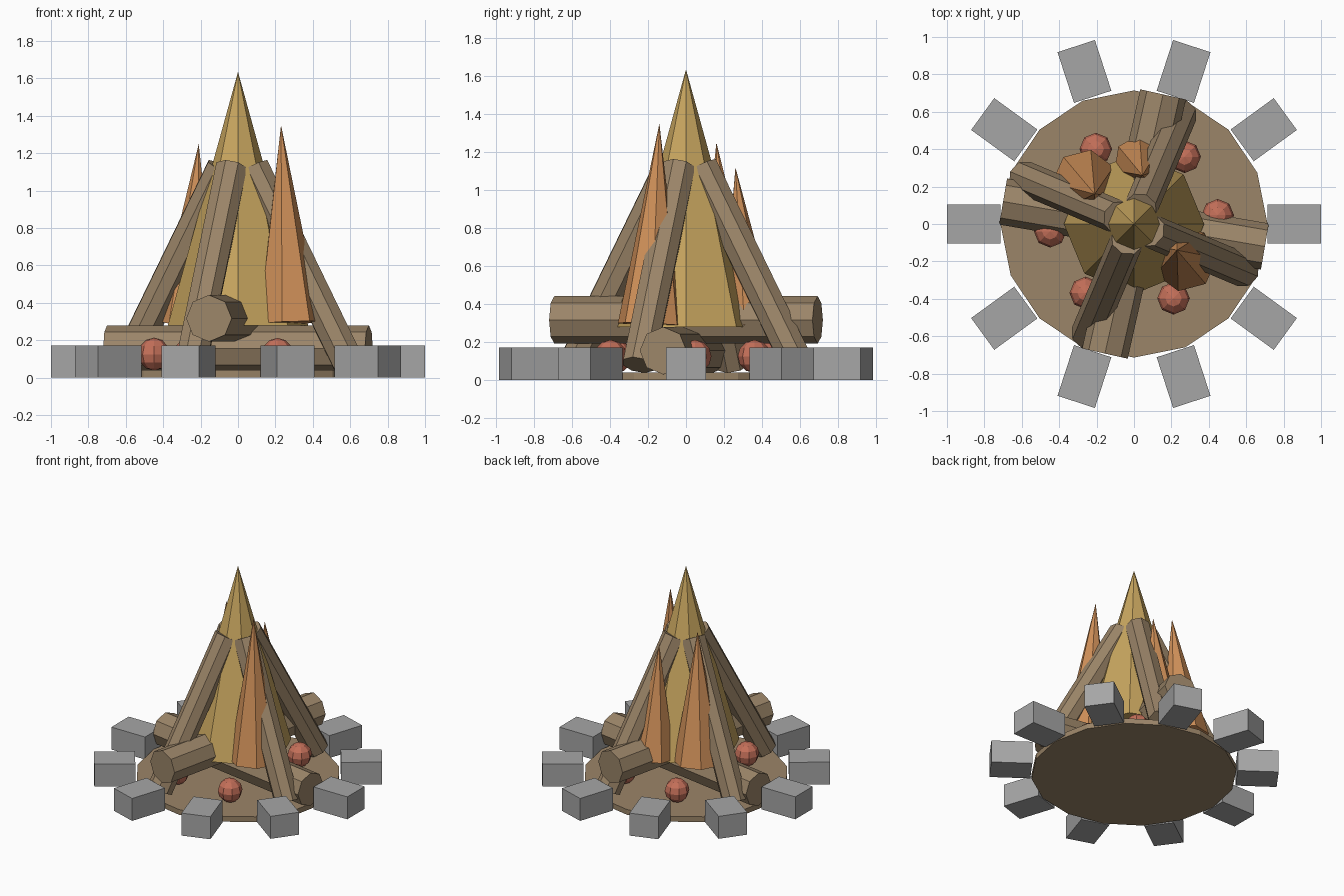
import bpy, bmesh, math
from mathutils import Vector, Matrix

if "Cube" in bpy.data.objects:
    bpy.data.objects.remove(bpy.data.objects["Cube"])


def material(name, rgb):
    m = bpy.data.materials.new(name)
    m.diffuse_color = (*rgb, 1)
    m.use_nodes = True
    m.node_tree.nodes["Principled BSDF"].inputs["Base Color"].default_value = m.diffuse_color
    return m


WOOD = material("wood_brown", (0.33, 0.235, 0.14))
STONE = material("stone_grey", (0.38, 0.38, 0.38))
YELLOW = material("flame_yellow", (0.58, 0.38, 0.115))
ORANGE = material("flame_orange", (0.63, 0.28, 0.10))
EMBER = material("ember_red", (0.55, 0.16, 0.10))


def finish(name, bm, mat):
    me = bpy.data.meshes.new(name)
    bm.to_mesh(me)
    bm.free()
    me.materials.append(mat)
    ob = bpy.data.objects.new(name, me)
    bpy.context.collection.objects.link(ob)
    return ob


def rod(name, a, b, r1, r2, sides, mat):
    """Prism or cone from point a to point b."""
    a, b = Vector(a), Vector(b)
    d = b - a
    bm = bmesh.new()
    mx = Matrix.Translation((a + b) / 2) @ d.to_track_quat('Z', 'Y').to_matrix().to_4x4()
    bmesh.ops.create_cone(bm, cap_ends=True, segments=sides, radius1=r1,
                          radius2=r2, depth=d.length, matrix=mx)
    return finish(name, bm, mat)


def polar(r, ang, z):
    return Vector((r * math.cos(ang), r * math.sin(ang), z))


# Ground disc
rod("ground_disc", (0, 0, 0), (0, 0, 0.04), 0.714, 0.714, 16, WOOD)

# Ring of ten stones
for i in range(10):
    ang = i * math.tau / 10
    bm = bmesh.new()
    mx = (Matrix.Translation(polar(0.8575, ang, 0.086)) @ Matrix.Rotation(ang, 4, 'Z')
          @ Matrix.Diagonal((0.285, 0.21, 0.172, 1)))
    bmesh.ops.create_cube(bm, size=1, matrix=mx)
    finish(f"stone_{i + 1}", bm, STONE)

# Two crossed lying logs
for name, ang, z in (("lower_log", -0.17, 0.155), ("upper_log", 1.35, 0.317)):
    rod(name, polar(-0.71, ang, z), polar(0.71, ang, z), 0.125, 0.125, 8, WOOD)

# Four leaning logs
for i in range(4):
    ang = -0.4 + i * math.pi / 2
    rod(f"leaning_log_{i + 1}", polar(0.64, ang, 0.08), polar(0.09, ang, 1.122),
        0.09, 0.09, 8, WOOD)

# Central flame
rod("main_flame", (0, 0, 0.28), (0, 0, 1.635), 0.375, 0, 8, YELLOW)

# Side flames: base centre, tip, radius
for i, (a, b, r) in enumerate((
        ((0.27, -0.187, 0.293), (0.23, -0.14, 1.35), 0.175),
        ((-0.265, 0.225, 0.293), (-0.21, 0.16, 1.25), 0.175),
        ((0.04, 0.33, 0.293), (0.045, 0.26, 1.12), 0.15))):
    rod(f"side_flame_{i + 1}", a, b, r, 0, 7, ORANGE)

# Embers
for i, deg in enumerate((6, 53, 117, 185, 235, 298)):
    bm = bmesh.new()
    bmesh.ops.create_uvsphere(bm, u_segments=8, v_segments=6, radius=0.087,
                              matrix=Matrix.Translation(polar(0.45, math.radians(deg), 0.125)))
    finish(f"ember_{i + 1}", bm, EMBER)
